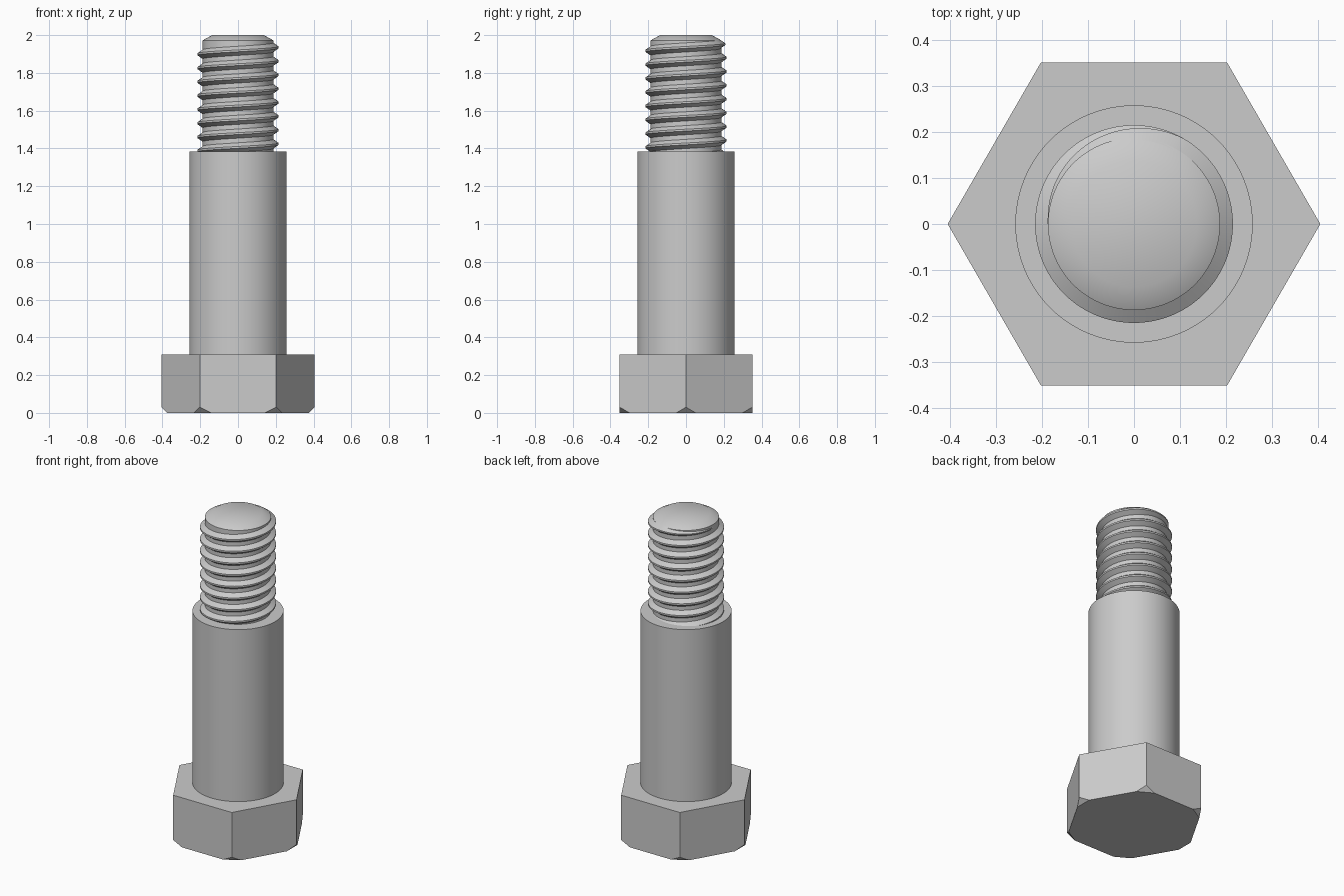
import bpy, bmesh, math
from mathutils import Vector

cube = bpy.data.objects.get("Cube")
if cube:
    bpy.data.objects.remove(cube, do_unlink=True)

steel = bpy.data.materials.new("steel grey")
steel.use_nodes = True
grey = (0.6, 0.6, 0.6, 1)
steel.diffuse_color = grey
steel.node_tree.nodes["Principled BSDF"].inputs["Base Color"].default_value = grey

SEG = 96


def finish(name, bm, smooth=True):
    bmesh.ops.recalc_face_normals(bm, faces=bm.faces[:])
    mesh = bpy.data.meshes.new(name)
    bm.to_mesh(mesh)
    bm.free()
    mesh.materials.append(steel)
    obj = bpy.data.objects.new(name, mesh)
    bpy.context.collection.objects.link(obj)
    if smooth:
        bpy.ops.object.select_all(action='DESELECT')
        obj.select_set(True)
        bpy.context.view_layer.objects.active = obj
        bpy.ops.object.shade_smooth_by_angle(angle=math.radians(30))
    return obj


def bridge(bm, rings, closed):
    """Join successive rings of vertices with quads and cap both ends."""
    for a, b in zip(rings, rings[1:]):
        n = len(a)
        for i in range(n):
            j = (i + 1) % n
            bm.faces.new((a[i], a[j], b[j], b[i]))
    if closed:
        bm.faces.new(rings[0])
        bm.faces.new(rings[-1])


def polar(r, a, z):
    return Vector((r * math.cos(a), r * math.sin(a), z))


def lathe(name, profile, sides=SEG, smooth=True):
    bm = bmesh.new()
    rings = [[bm.verts.new(polar(r, math.tau * i / sides, z)) for i in range(sides)]
             for r, z in profile]
    bridge(bm, rings, True)
    return finish(name, bm, smooth)


# Hexagonal head, with the lower corners cut off at an angle
HEAD_R, HEAD_TOP, CUT = 0.405, 0.31, 0.03
head = lathe("hex_head", [(HEAD_R, 0), (HEAD_R, HEAD_TOP)], 6, False)
bm = bmesh.new()
bm.from_mesh(head.data)
for k in range(6):
    a = math.tau * k / 6
    cut = bmesh.ops.bisect_plane(
        bm, geom=bm.verts[:] + bm.edges[:] + bm.faces[:],
        plane_co=polar(HEAD_R, a, CUT), plane_no=polar(1, a, -1), clear_outer=True)
    rim = [e for e in cut["geom_cut"] if isinstance(e, bmesh.types.BMEdge)]
    bmesh.ops.holes_fill(bm, edges=[e for e in bm.edges if e.is_boundary])
bmesh.ops.recalc_face_normals(bm, faces=bm.faces[:])
bm.to_mesh(head.data)
bm.free()

# Plain shank and the thinner core with a chamfered tip
SHANK_TOP = 1.385
CORE_R = 0.187
lathe("shank", [(0.258, HEAD_TOP - 0.01), (0.258, SHANK_TOP)])
lathe("threaded_core", [(CORE_R, SHANK_TOP - 0.01), (CORE_R, 1.972), (0.137, 2.0)])

# Helical thread ridge, buried in the shank below and fading out at the tip
PITCH, DEPTH, BASE, CREST = 0.073, 0.028, 0.027, 0.005
TURNS_DOWN, FADE_START, FADE_END = 8, math.radians(60), math.pi
bm = bmesh.new()
rings = []
steps = int(SEG * (TURNS_DOWN + 0.5))
for s in range(steps + 1):
    a = math.tau * (s / SEG - TURNS_DOWN)
    fade = min(1, max(0.02, (FADE_END - a) / (FADE_END - FADE_START)))
    z = min(1.935 + PITCH * a / math.tau, 1.952)
    section = [(CORE_R - 0.004, -BASE), (CORE_R + DEPTH * fade, -CREST),
               (CORE_R + DEPTH * fade, CREST), (CORE_R - 0.004, BASE)]
    rings.append([bm.verts.new(polar(r, a, z + h * (0.3 + 0.7 * fade)))
                  for r, h in section])
bridge(bm, rings, True)
finish("thread_ridge", bm)
